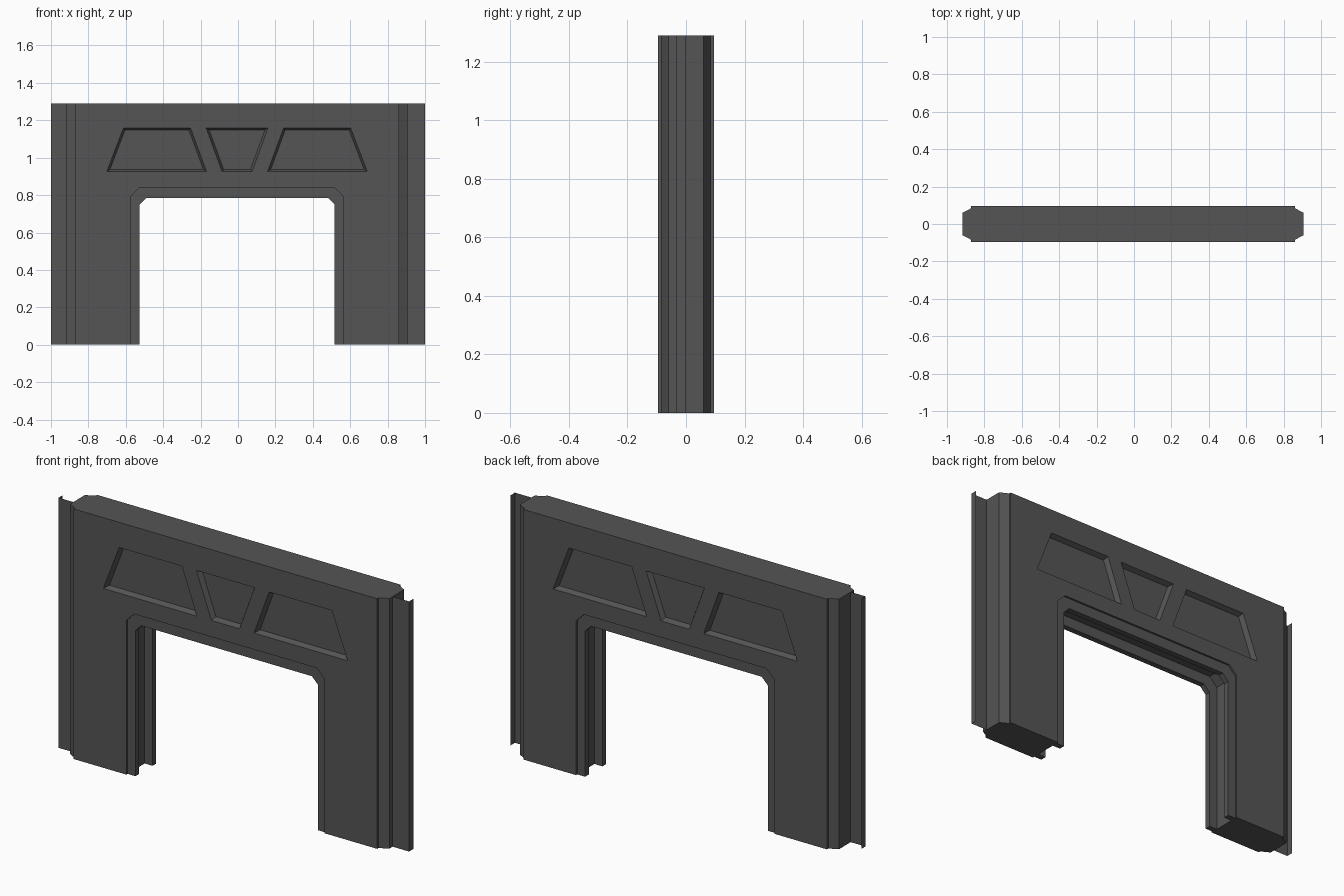
import bpy, bmesh
from mathutils import Vector

if "Cube" in bpy.data.objects:
    bpy.data.objects.remove(bpy.data.objects["Cube"])

H = 1.29      # wall height
D = 0.095     # half depth
CX = -0.005   # wall is very slightly off centre between its fins

mat = bpy.data.materials.new("dark_grey")
mat.diffuse_color = (0.09, 0.09, 0.09, 1)
mat.use_nodes = True
mat.node_tree.nodes["Principled BSDF"].inputs["Base Color"].default_value = mat.diffuse_color


def loft(bm, ring_a, ring_b):
    """Closed solid between two matching outlines."""
    a = [bm.verts.new(p) for p in ring_a]
    b = [bm.verts.new(p) for p in ring_b]
    bm.faces.new(a)
    bm.faces.new(b[::-1])
    for i in range(len(a)):
        j = (i + 1) % len(a)
        bm.faces.new((a[i], b[i], b[j], a[j]))


def at_y(outline, y):
    return [(x + CX, y, z) for x, z in outline]


def make(name, bm):
    bmesh.ops.recalc_face_normals(bm, faces=bm.faces)
    me = bpy.data.meshes.new(name)
    bm.to_mesh(me)
    bm.free()
    me.materials.append(mat)
    ob = bpy.data.objects.new(name, me)
    bpy.context.collection.objects.link(ob)
    return ob


def inset(outline, d):
    """Move every edge of a convex counter-clockwise outline inwards."""
    pts = [Vector(p) for p in outline]
    out = []
    for i, p in enumerate(pts):
        e1 = (p - pts[i - 1]).normalized()
        e2 = (pts[(i + 1) % len(pts)] - p).normalized()
        n1, n2 = Vector((-e1.y, e1.x)), Vector((-e2.y, e2.x))
        out.append(tuple(p + (n1 + n2) * d / (1 + n1.dot(n2))))
    return out


def arch(w, top, c, bottom):
    """Doorway outline with clipped upper corners, open at the bottom."""
    return [(-w, bottom), (-w, top - c), (-w + c, top),
            (w - c, top), (w, top - c), (w, bottom)]


# wall body: plan outline with stepped chamfers at both ends
quarter = [(0.866, D), (0.866, 0.084), (0.911, 0.06)]
half = quarter + [(x, -y) for x, y in reversed(quarter)]
plan = half + [(-x, -y) for x, y in half]
bm = bmesh.new()
loft(bm, [(x + CX, y, 0) for x, y in plan], [(x + CX, y, H) for x, y in plan])
wall = make("wall", bm)

# cutter: doorway plus three tapered panel recesses on each face
bm = bmesh.new()
door = arch(0.566, 0.84, 0.045, -0.1)
loft(bm, at_y(door, -0.2), at_y(door, 0.2))
side_panel = [(0.163, 0.925), (0.697, 0.925), (0.607, 1.16), (0.249, 1.16)]
panels = [side_panel,
          [(-x, z) for x, z in reversed(side_panel)],
          [(-0.08, 0.925), (0.08, 0.925), (0.166, 1.16), (-0.166, 1.16)]]
for panel in panels:
    for s in (-1, 1):
        loft(bm, at_y(inset(panel, -0.006), s * (D + 0.0125)),
             at_y(inset(panel, 0.012), s * (D - 0.025)))
cutter = make("cutter", bm)
cutter.hide_render = True
mod = wall.modifiers.new("cut", 'BOOLEAN')
mod.object = cutter
mod.operation = 'DIFFERENCE'
mod.solver = 'EXACT'
bpy.context.view_layer.objects.active = wall
bpy.ops.object.modifier_apply(modifier="cut")
bpy.data.objects.remove(cutter)

# door trim: two ribs with a groove between them
rib = arch(0.566, 0.84, 0.045, 0) + arch(0.521, 0.785, 0.035, 0)[::-1]
for name, s in (("front_trim", -1), ("back_trim", 1)):
    bm = bmesh.new()
    loft(bm, at_y(rib, s * 0.085), at_y(rib, s * 0.055))
    make(name, bm)

# end fins: thin L-shaped sheets
for name, s in (("left_fin", -1), ("right_fin", 1)):
    bm = bmesh.new()
    path = [(s * 0.8, -0.034), (s, -0.034), (s, 0)]
    rows = [[bm.verts.new((x, y, z)) for x, y in path] for z in (0, H)]
    for i in range(2):
        bm.faces.new((rows[0][i], rows[0][i + 1], rows[1][i + 1], rows[1][i]))
    make(name, bm)
